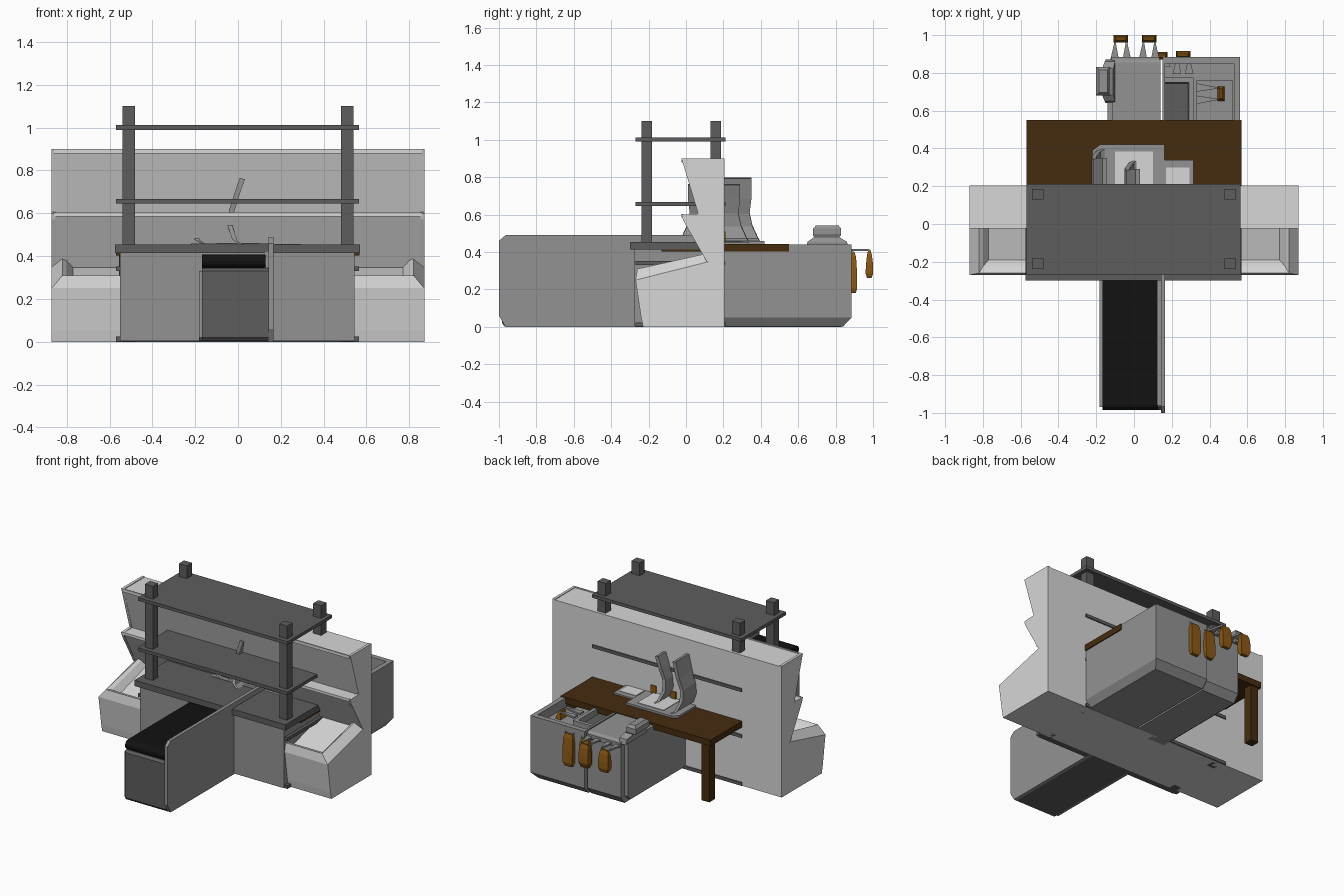
import bpy, bmesh, math
from mathutils import Matrix

if "Cube" in bpy.data.objects:
    bpy.data.objects.remove(bpy.data.objects["Cube"])


def mat(name, r, g, b):
    m = bpy.data.materials.new(name)
    m.diffuse_color = (r, g, b, 1)
    m.use_nodes = True
    m.node_tree.nodes["Principled BSDF"].inputs["Base Color"].default_value = m.diffuse_color
    return m


LIGHT = mat("light grey", .68, .68, .68)
GREY = mat("mid grey", .29, .29, .29)
DARK = mat("dark grey", .11, .11, .11)
BLACK = mat("black", .006, .006, .006)
WOOD = mat("dark wood", .06, .025, .005)
BAG = mat("brown bag", .26, .10, .008)


def finish(name, bm, m):
    bmesh.ops.recalc_face_normals(bm, faces=bm.faces[:])
    me = bpy.data.meshes.new(name)
    bm.to_mesh(me)
    bm.free()
    me.materials.append(m)
    o = bpy.data.objects.new(name, me)
    bpy.context.collection.objects.link(o)
    return o


def box(name, x0, x1, y0, y1, z0, z1, m):
    bm = bmesh.new()
    bmesh.ops.create_cube(bm, size=1)
    for v in bm.verts:
        v.co = ((x0 + x1) / 2 + v.co.x * (x1 - x0), (y0 + y1) / 2 + v.co.y * (y1 - y0),
                (z0 + z1) / 2 + v.co.z * (z1 - z0))
    return finish(name, bm, m)


def extrude(name, pts, a, b, axis, m):
    """Extrude a 2D outline along an axis: X uses (y, z), Y uses (x, z), Z uses (x, y)."""
    put = {'X': lambda p, t: (t, p[0], p[1]), 'Y': lambda p, t: (p[0], t, p[1]),
           'Z': lambda p, t: (p[0], p[1], t)}[axis]
    bm = bmesh.new()
    lo = [bm.verts.new(put(p, a)) for p in pts]
    hi = [bm.verts.new(put(p, b)) for p in pts]
    bm.faces.new(lo)
    bm.faces.new(hi)
    for i in range(len(pts)):
        j = (i + 1) % len(pts)
        bm.faces.new((lo[i], lo[j], hi[j], hi[i]))
    return finish(name, bm, m)


def rings(name, levels, m):
    """Join four-cornered rings; each ring is (x0, x1, y0, y1, z_front, z_back)."""
    bm = bmesh.new()
    rs = []
    for x0, x1, y0, y1, zf, zb in levels:
        rs.append([bm.verts.new(c) for c in ((x0, y0, zf), (x1, y0, zf), (x1, y1, zb), (x0, y1, zb))])
    bm.faces.new(rs[0])
    bm.faces.new(rs[-1])
    for p, q in zip(rs, rs[1:]):
        for i in range(4):
            j = (i + 1) % 4
            bm.faces.new((p[i], p[j], q[j], q[i]))
    return finish(name, bm, m)


# Store shelf: base bin with sloped rim and tiered wedge back
rings("shelf_base_bin", [
    (-.87, .87, -.23, .205, 0, 0), (-.87, .87, -.24, .205, .05, .05),
    (-.87, .87, -.27, .205, .25, .37), (-.82, .82, -.26, .19, .31, .41),
    (-.80, .80, -.225, .18, .30, .40), (-.77, .77, -.19, .12, .26, .35)], LIGHT)
extrude("shelf_back", [(.205, 0), (.205, .895), (-.02, .895), (-.02, .885), (.07, .60), (-.02, .60),
                       (-.02, .59), (.11, .35), (.15, .30), (.15, 0)], -.855, .855, 'X', LIGHT)
for s in (-1, 1):
    extrude("shelf_end_panel", [(.205, .35), (.205, .9), (-.025, .9), (-.015, .87), (.065, .605),
                                (-.025, .6), (-.015, .57), (.11, .35)],
            s * .852, s * .87, 'X', LIGHT)
box("shelf_top_lip", -.86, .86, -.025, -.015, .88, .9, LIGHT)
box("shelf_mid_lip", -.86, .86, -.025, -.015, .585, .603, LIGHT)

# Metal rack
for x in (-.51, .51):
    for y in (-.21, .158):
        box("rack_post", x - .03, x + .03, y - .028, y + .028, 0, 1.1, DARK)
for z in (.002, .33, .645, .99):
    box("rack_shelf", -.57, .565, -.27, .212, z, z + .022, DARK)

# Counter in front of the shelf
box("counter_body", -.55, .543, -.278, .19, .004, .42, GREY)
box("counter_top", -.575, .57, -.30, .2, .415, .455, DARK)

# Conveyor with belt, end panel and side rails
rail = [(-1, .06), (-.965, 0), (.2, 0), (.2, .49), (-.965, .49), (-1, .46)]
extrude("conveyor_right_rail", rail, .142, .165, 'X', GREY)
extrude("conveyor_left_rail", [(-.97, .02), (-.95, .003), (.2, .003), (.2, .33), (-.97, .33)],
        -.182, -.168, 'X', GREY)
extrude("conveyor_body", [(-.985, .02), (-.97, .003), (.2, .003), (.2, .345), (-.97, .345), (-.985, .33)],
        -.168, .142, 'X', DARK)
end = [(-.955 + .03 * math.cos(a), .376 + .031 * math.sin(a))
       for a in (math.pi * (1.5 - i / 6) for i in range(7))]
extrude("conveyor_belt", [(.15, .345)] + end + [(.15, .407)], -.168, .128, 'X', BLACK)
box("conveyor_inner_guard", .122, .145, -.96, .15, .34, .425, GREY)

# Cashier body: side box and packing box with open well
bodyprof = [(.15, 0), (.83, 0), (.87, .05), (.87, .43), (.855, .44), (.15, .44)]
extrude("cashier_box", bodyprof, -.115, .14, 'X', GREY)
extrude("cashier_box_side", [(.15, .02), (.80, .02), (.83, .05), (.83, .43), (.15, .43)], -.14, -.115, 'X', GREY)
rings("packing_box", [
    (.15, .53, .12, .84, .002, .002), (.15, .562, .12, .885, .05, .05),
    (.15, .562, .12, .885, .44, .44), (.165, .53, .14, .85, .44, .44),
    (.165, .53, .14, .85, .33, .33)], GREY)
rings("packing_inner_tray", [
    (.15, .315, .4, .775, .33, .33), (.15, .315, .4, .775, .43, .43),
    (.15, .29, .42, .75, .43, .43), (.16, .285, .43, .745, .39, .39)], GREY)
box("tray_floor", .16, .285, .43, .745, .385, .393, DARK)
box("packing_step", .33, .525, .4, .76, .33, .38, GREY)

# Small device on the cashier side
rings("side_device", [
    (-.15, -.1, .64, .87, .42, .42), (-.155, -.1, .65, .86, .455, .455),
    (-.17, -.11, .685, .82, .48, .48), (-.2, -.13, .68, .83, .49, .49),
    (-.2, -.13, .68, .83, .525, .525), (-.185, -.14, .695, .815, .543, .543)], GREY)

# Register frame on the counter
box("register_panel", -.155, .155, .11, .19, .45, .53, LIGHT)
box("register_top_bar", -.16, .158, .1, .2, .525, .545, GREY)
for x in (-.16, .14):
    box("register_side_bar", x, x + .018, .1, .2, .45, .54, GREY)
box("register_screen", -.138, -.1, .102, .109, .498, .53, BAG)
for x in (-.05, .1):
    box("register_back_plate", x - .02, x + .02, .205, .212, .45, .51, BAG)

# Wooden table
box("table_top", -.57, .568, -.13, .55, .402, .444, WOOD)
for x in (-.525, .5):
    for y in (-.09, .51):
        box("table_leg", x - .03, x + .03, y - .03, y + .03, .01, .41, WOOD)


# Two curved waisted backs with flat trays
def curved_back(name, dx, yc, top):
    path = [(-.15, .45), (-.19, .475), (-.212, .54), (-.205, .61), (-.18, .69), (-.155, top)]
    half = [.19, .175, .145, .13, .14, .14]
    bm = bmesh.new()
    prev = None
    for (x, z), h in zip(path, half):
        row = [bm.verts.new((x + dx + ox, yc + s * h, z + ox * -.25))
               for ox, s in ((-.012, -1), (.012, -1), (.012, 1), (-.012, 1))]
        if prev:
            for i in range(4):
                j = (i + 1) % 4
                bm.faces.new((prev[i], prev[j], row[j], row[i]))
        else:
            bm.faces.new(row)
        prev = row
    bm.faces.new(prev)
    finish(name, bm, GREY)


curved_back("curved_back_tall", 0, .21, .795)
curved_back("curved_back_short", .175, .15, .762)
extrude("tray_large", [(-.22, .02), (.162, .02), (.162, .42), (-.18, .42), (-.22, .39)], .44, .458, 'Z', GREY)
box("tray_large_inset", -.1, .1, .04, .385, .456, .462, LIGHT)
box("tray_small", -.05, .315, .02, .338, .438, .454, GREY)
box("tray_small_inset", .17, .295, .04, .3, .45, .457, LIGHT)


# Bag hooks (pairs of pointed flaps) and hanging bags
def hook_and_bag(x, y, z_low, z_high, angle, reach, drop=0):
    T = Matrix.Translation((x, y, 0)) @ Matrix.Rotation(angle, 4, 'Z')
    for s in (-1, 1):
        o = extrude("bag_hook", [(s * .01, -reach), (s * .055, -reach), (s * .03, 0)],
                    z_high, z_high + .012, 'Z', GREY)
        o.data.transform(T)
    zm = (z_low + z_high) / 2
    o = rings("paper_bag", [
        (-.026, .026, -.012, .012, z_low, z_low), (-.036, .036, -.02, .02, z_low + .025, z_low + .025),
        (-.038, .038, -.018, .02, zm, zm), (-.034, .034, -.012, .014, z_high - .02, z_high - .02),
        (-.026, .026, -.006, .006, z_high + .005, z_high + .005)], BAG)
    o.data.transform(T)


hook_and_bag(-.07, .98, .26, .405, 0, .11)
hook_and_bag(.08, .98, .26, .405, 0, .11)
hook_and_bag(.26, .895, .18, .395, 0, .10)
hook_and_bag(.14, .89, .20, .39, 0, .06)
hook_and_bag(.46, .69, .34, .425, -math.pi / 2, .13)
box("hook_bar", -.12, .135, .865, .885, .40, .43, GREY)
